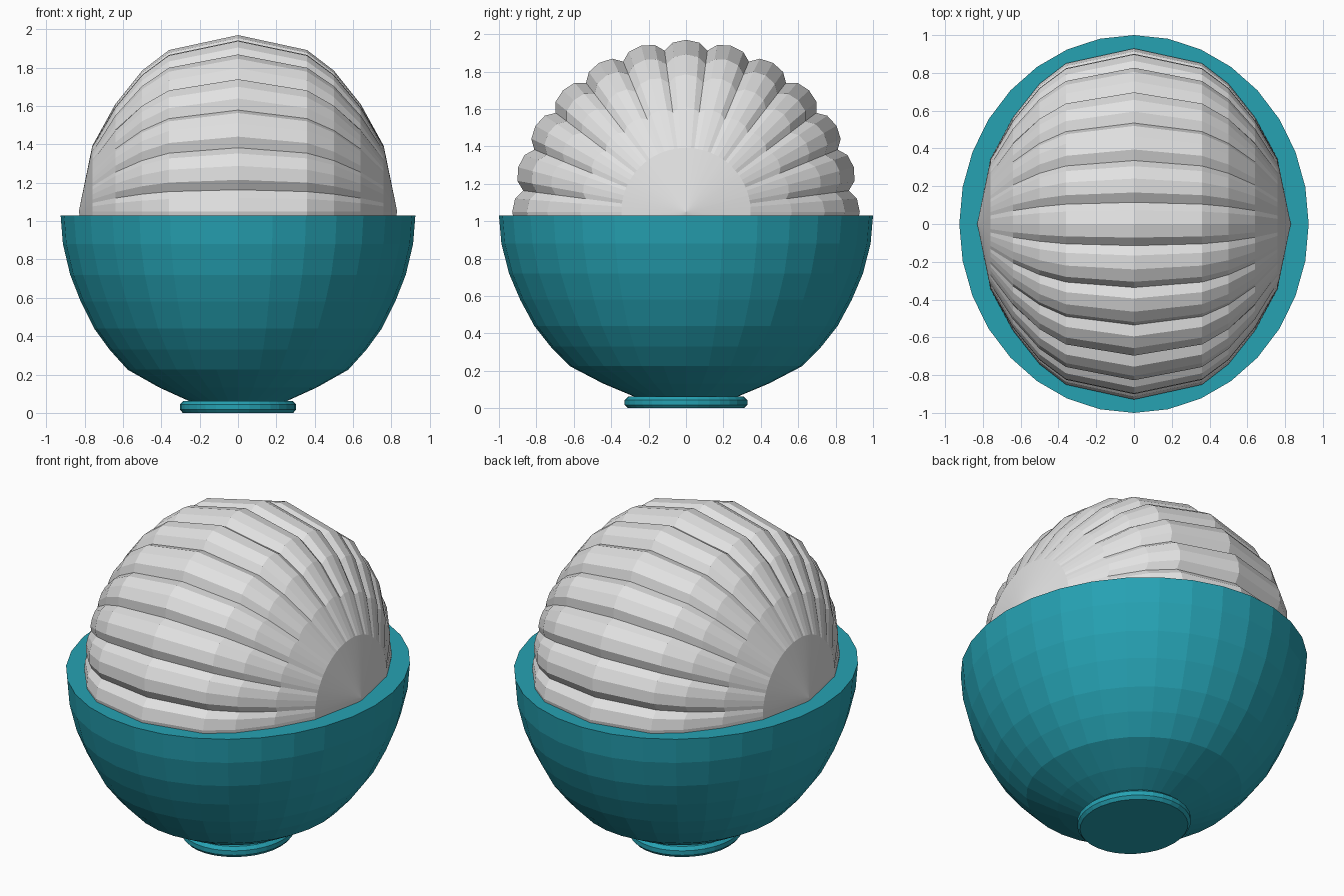
import bpy, bmesh, math

if "Cube" in bpy.data.objects:
    bpy.data.objects.remove(bpy.data.objects["Cube"])


def material(name, rgb):
    m = bpy.data.materials.new(name)
    m.diffuse_color = (*rgb, 1)
    m.use_nodes = True
    m.node_tree.nodes["Principled BSDF"].inputs["Base Color"].default_value = m.diffuse_color
    return m


teal = material("teal", (0.019, 0.36, 0.45))
white = material("off_white", (0.76, 0.76, 0.76))


def finish(name, bm, mat):
    bmesh.ops.remove_doubles(bm, verts=bm.verts, dist=1e-5)
    bmesh.ops.recalc_face_normals(bm, faces=bm.faces)
    me = bpy.data.meshes.new(name)
    bm.to_mesh(me)
    bm.free()
    me.materials.append(mat)
    ob = bpy.data.objects.new(name, me)
    bpy.context.collection.objects.link(ob)
    return ob


def loft(name, rings, mat):
    """Skin closed rings of points and cap both ends."""
    bm = bmesh.new()
    vs = [[bm.verts.new(p) for p in r] for r in rings]
    n = len(vs[0])
    for a, b in zip(vs, vs[1:]):
        for i in range(n):
            j = (i + 1) % n
            bm.faces.new((a[i], a[j], b[j], b[i]))
    bm.faces.new(vs[0])
    bm.faces.new(vs[-1])
    return finish(name, bm, mat)


def oval_lathe(name, profile, mat, n=32):
    """Oval turned shape; profile radii are measured along x."""
    ang = [2 * math.pi * i / n for i in range(n)]
    return loft(name, [[(r * math.cos(a), r / 0.925 * math.sin(a), z) for a in ang]
                       for r, z in profile], mat)


# Bowl and foot
oval_lathe("bowl", [(0.24, 0.055), (0.41, 0.132), (0.575, 0.225), (0.67, 0.33),
                    (0.75, 0.44), (0.82, 0.58), (0.875, 0.72), (0.913, 0.88),
                    (0.925, 1.03)], teal)
oval_lathe("foot", [(0.288, 0), (0.303, 0.018), (0.303, 0.045), (0.285, 0.063)], teal)

# Ribbed scoop: 24 lobes around the x axis, fading into smooth end cones
half = [(0, 0.92, 1), (0.36, 0.842, 1), (0.50, 0.735, 1), (0.64, 0.56, 0.8),
        (0.76, 0.342, 0), (0.83, 0.001, 0)]
stations = [(-x, r, d) for x, r, d in half[:0:-1]] + half
LOBES, DEPTH, CZ = 24, 0.055, 1.05
steps = [(-1, 0), (-0.6, 0.75), (0, 1), (0.6, 0.75)]
rings = []
for x, r, d in stations:
    ring = []
    for k in range(LOBES):
        for t, h in steps:
            a = (k + t / 2) * 2 * math.pi / LOBES
            rr = r * (1 - DEPTH * d * (1 - h))
            ring.append((x, 1.01 * rr * math.sin(a), CZ + rr * math.cos(a)))
    rings.append(ring)
scoop = loft("ribbed_scoop", rings, white)

# Trim the hidden underside of the scoop inside the bowl
bm = bmesh.new()
bm.from_mesh(scoop.data)
bmesh.ops.bisect_plane(bm, geom=bm.verts[:] + bm.edges[:] + bm.faces[:],
                       plane_co=(0, 0, 1.0), plane_no=(0, 0, 1), clear_inner=True)
bm.to_mesh(scoop.data)
bm.free()
